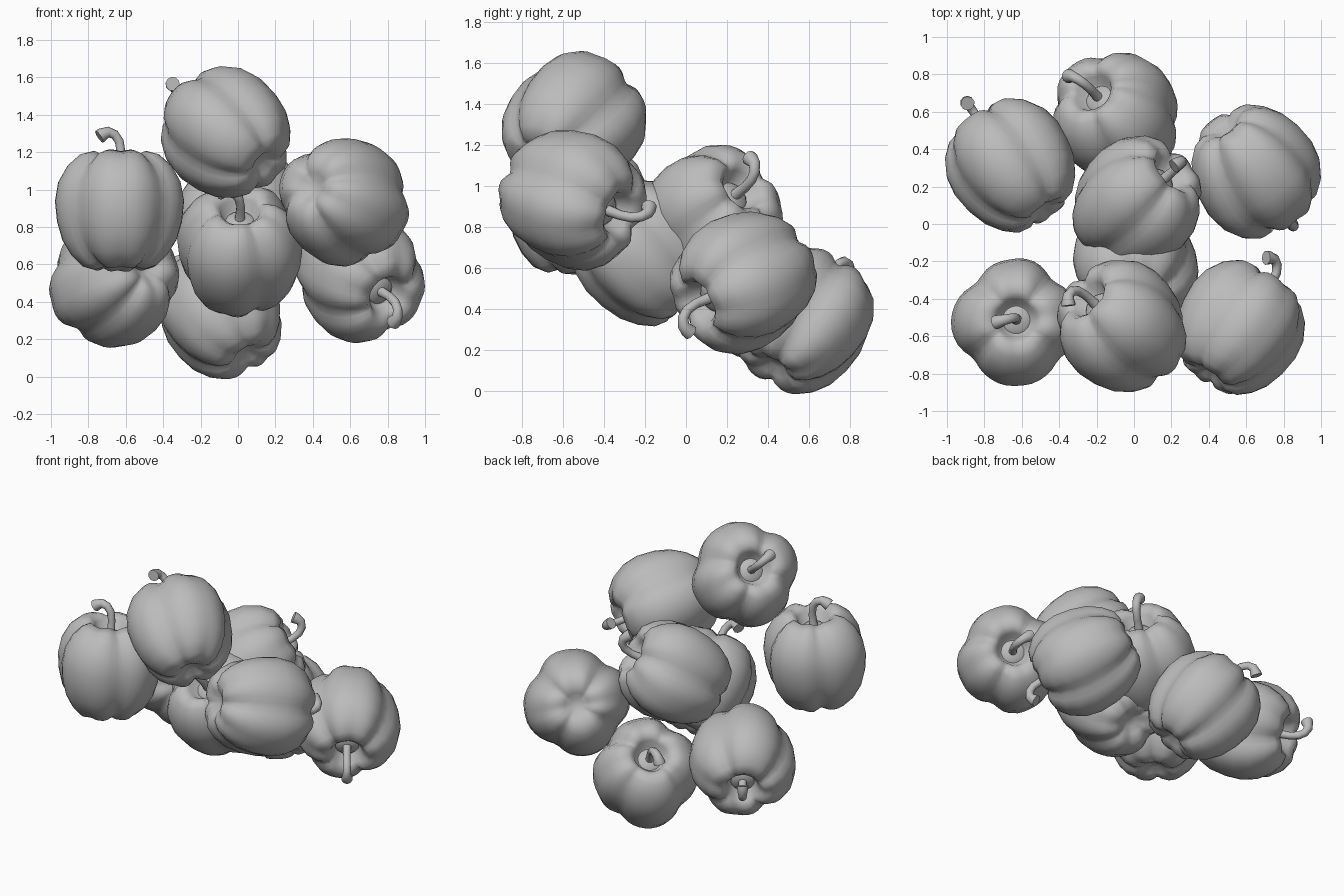
import bpy, bmesh, math
from mathutils import Vector, Matrix

if "Cube" in bpy.data.objects:
    bpy.data.objects.remove(bpy.data.objects["Cube"])

SEGS = 48
grey = bpy.data.materials.new("plain grey")
grey.diffuse_color = (0.5, 0.5, 0.5, 1)
grey.use_nodes = True
grey.node_tree.nodes["Principled BSDF"].inputs["Base Color"].default_value = grey.diffuse_color

# half profile of the fruit (radius, height), from stem dimple to underside
PROFILE = [(0.06, 0.205), (0.088, 0.225), (0.11, 0.28), (0.15, 0.315), (0.215, 0.298), (0.28, 0.24),
           (0.33, 0.15), (0.347, 0.05), (0.336, -0.06), (0.308, -0.16),
           (0.26, -0.24), (0.2, -0.3), (0.135, -0.32), (0.08, -0.3), (0.04, -0.27)]
# grooves between the lobes: (angle, depth); four main ones and weaker ones between
GROOVES = [(26, 0.075), (126, 0.07), (216, 0.085), (301, 0.07), (78, 0.03), (170, 0.03), (262, 0.03)]
# stem path in the local xz plane (x, z, radius)
STEM = [(0, 0.18, 0.045), (0, 0.23, 0.027), (-0.005, 0.31, 0.024), (0.005, 0.37, 0.025),
        (0.03, 0.405, 0.026), (0.065, 0.418, 0.029), (0.1, 0.402, 0.037), (0.115, 0.392, 0.038)]


def groove(angle):
    total = 0
    for deg, depth in GROOVES:
        d = (angle - math.radians(deg) + math.pi) % (2 * math.pi) - math.pi
        total += depth * math.exp(-(d / 0.2) ** 2)
    return total


def skin(bm, rings):
    for a, b in zip(rings, rings[1:]):
        n = len(a)
        for i in range(n):
            bm.faces.new((a[i], a[(i + 1) % n], b[(i + 1) % n], b[i]))
    bm.faces.new(rings[0])
    bm.faces.new(rings[-1])


def finish(bm, name, matrix, angle=80):
    bmesh.ops.recalc_face_normals(bm, faces=bm.faces)
    mesh = bpy.data.meshes.new(name)
    bm.to_mesh(mesh)
    bm.free()
    mesh.materials.append(grey)
    obj = bpy.data.objects.new(name, mesh)
    bpy.context.collection.objects.link(obj)
    obj.matrix_world = matrix
    bpy.ops.object.select_all(action='DESELECT')
    obj.select_set(True)
    bpy.context.view_layer.objects.active = obj
    bpy.ops.object.shade_smooth_by_angle(angle=math.radians(angle))


def add_body(name, matrix):
    bm = bmesh.new()
    rings = []
    for r, z in PROFILE:
        ring = []
        for i in range(SEGS):
            a = 2 * math.pi * i / SEGS
            g = groove(a)
            end = abs(z) / 0.33            # grooves deepen towards both ends
            fade = min(1, max(0, (r - 0.06) / 0.12))
            square = 0.04 * math.cos(4 * (a + math.radians(14)))   # four-lobed section
            rr = r * (0.965 + fade * (square - g * (0.7 + 0.7 * end)))
            zz = z - math.copysign(0.45 * g * end ** 3 * fade, z)
            ring.append(bm.verts.new((rr * math.cos(a), rr * math.sin(a), zz)))
        rings.append(ring)
    skin(bm, rings)
    finish(bm, name, matrix)


def add_stem(name, matrix):
    bm = bmesh.new()
    rings = []
    for k, (x, z, r) in enumerate(STEM):
        p, q = STEM[max(k - 1, 0)], STEM[min(k + 1, len(STEM) - 1)]
        t = Vector((q[0] - p[0], 0, q[1] - p[1])).normalized()
        side = Vector((t.z, 0, -t.x))
        rings.append([bm.verts.new(Vector((x, 0, z)) + r * (math.cos(a) * side + math.sin(a) * Vector((0, 1, 0))))
                      for a in (2 * math.pi * i / 10 for i in range(10))])
    skin(bm, rings)
    finish(bm, name, matrix, 50)


def add_calyx(name, matrix):
    bm = bmesh.new()
    bmesh.ops.create_cone(bm, cap_ends=True, segments=16, radius1=0.086, radius2=0.06,
                          depth=0.025, matrix=Matrix.Translation((0, 0, 0.218)))
    finish(bm, name, matrix)


# each fruit: centre, stem direction, direction in which the stem curls
PEPPERS = {
    "back_pepper": ((-0.09, 0.57, 0.345), (-0.45, 0.47, 0.75), (-0.7, 0.3, -0.6)),
    "back_left_pepper": ((-0.655, 0.31, 0.505), (-0.54, 0.77, -0.28), (0, 0, 1)),
    "back_right_pepper": ((0.645, 0.285, 0.54), (0.51, -0.73, -0.36), (0, 0, -1)),
    "middle_pepper": ((0.01, 0.11, 0.845), (0.64, 0.56, 0.49), (-0.2, 0, 1)),
    "front_left_pepper": ((-0.63, -0.53, 0.89), (0, 0.08, 1), (-1, -0.25, 0)),
    "top_pepper": ((-0.06, -0.55, 1.3), (-0.63, 0.52, 0.53), (-0.4, -0.6, 0.5)),
    "front_right_pepper": ((0.56, -0.56, 0.94), (0.54, 0.78, -0.25), (-0.6, 0.4, 0.5)),
    "lower_middle_pepper": ((0.01, -0.2, 0.67), (0, -0.65, 0.76), (-1, 0, 0.3)),
}
for name, (centre, axis, curl) in PEPPERS.items():
    z = Vector(axis).normalized()
    y = z.cross(Vector(curl)).normalized()
    x = y.cross(z)
    m = Matrix.Translation(centre) @ Matrix((x, y, z)).transposed().to_4x4()
    add_body(name + "_body", m)
    add_calyx(name + "_calyx", m)
    add_stem(name + "_stem", m)
